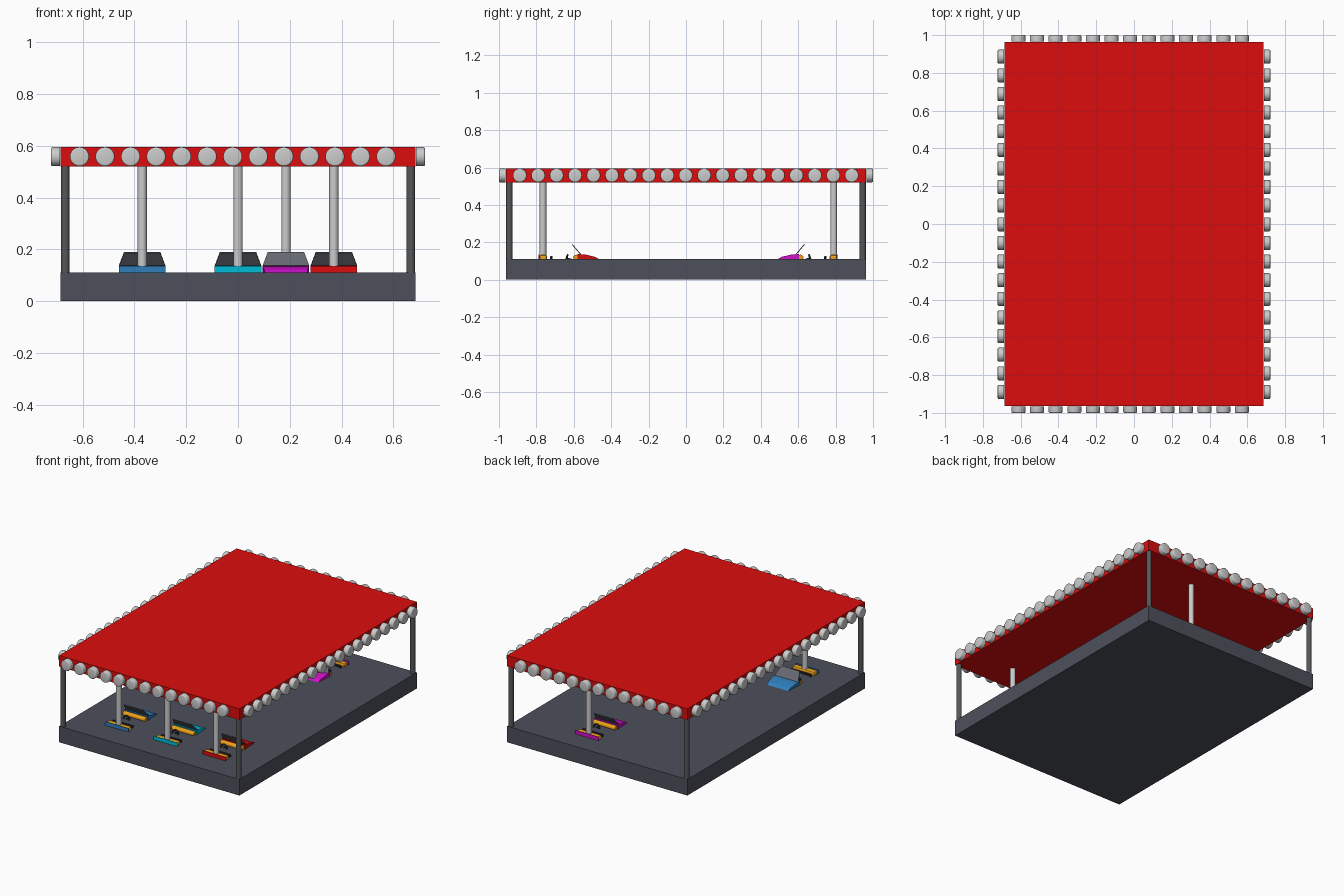
import bpy, bmesh
from math import pi, radians
from mathutils import Matrix, Vector

if "Cube" in bpy.data.objects:
    bpy.data.objects.remove(bpy.data.objects["Cube"])


def mat(name, rgb):
    m = bpy.data.materials.new(name)
    m.diffuse_color = (*rgb, 1)
    m.use_nodes = True
    m.node_tree.nodes["Principled BSDF"].inputs["Base Color"].default_value = m.diffuse_color
    return m


RED = mat("roof_red", (0.72, 0.004, 0.004))
SLATE = mat("slate", (0.075, 0.08, 0.105))
FLOOR = mat("floor_grey", (0.12, 0.12, 0.12))
STEEL = mat("dark_steel", (0.09, 0.095, 0.1))
BLACK = mat("black_trim", (0.03, 0.03, 0.035))
ORANGE = mat("upholstery_orange", (0.85, 0.36, 0.01))
GLASS = mat("windscreen_pane", (0.13, 0.14, 0.16))
ID = Matrix.Identity(4)


def finish(name, bm, mats=(), M=ID, smooth=False):
    bmesh.ops.recalc_face_normals(bm, faces=bm.faces)
    me = bpy.data.meshes.new(name)
    bm.to_mesh(me)
    bm.free()
    for m in mats:
        me.materials.append(m)
    ob = bpy.data.objects.new(name, me)
    bpy.context.collection.objects.link(ob)
    ob.matrix_world = M
    if smooth:
        bpy.ops.object.select_all(action='DESELECT')
        ob.select_set(True)
        bpy.context.view_layer.objects.active = ob
        bpy.ops.object.shade_smooth_by_angle(angle=radians(35))
    return ob


def box(name, lo, hi, m=(), M=ID, bevel=0):
    lo, hi = Vector(lo), Vector(hi)
    bm = bmesh.new()
    bmesh.ops.create_cube(bm, size=1, matrix=Matrix.Translation((lo + hi) / 2)
                          @ Matrix.Diagonal((*(hi - lo), 1)))
    if bevel:
        bmesh.ops.bevel(bm, geom=bm.edges[:], offset=bevel, segments=2,
                        affect='EDGES', profile=0.5)
    return finish(name, bm, m, M)


def rod(name, a, b, r, m=(), M=ID, sides=20, rim=0):
    a, b = Vector(a), Vector(b)
    rot = (b - a).to_track_quat('Z', 'Y').to_matrix().to_4x4()
    bm = bmesh.new()
    bmesh.ops.create_cone(bm, cap_ends=True, segments=sides, radius1=r, radius2=r,
                          depth=(b - a).length,
                          matrix=Matrix.Translation((a + b) / 2) @ rot)
    if rim:  # round the rim at end b
        ends = [e for e in bm.edges if all((v.co - b).length < r * 1.01 for v in e.verts)]
        bmesh.ops.bevel(bm, geom=ends, offset=rim, segments=3, affect='EDGES', profile=0.5)
    return finish(name, bm, m, M, True)


# base: raised rim around a sunken floor
RX, RY, W = 0.685, 0.963, 0.035
bm = bmesh.new()
bmesh.ops.create_grid(bm, x_segments=1, y_segments=1, size=1,
                      matrix=Matrix.Diagonal((RX, RY, 1, 1)))
bmesh.ops.inset_region(bm, faces=bm.faces[:], thickness=W)
inner = [f for f in bm.faces if all(len(e.link_faces) == 2 for e in f.edges)]
bmesh.ops.delete(bm, geom=inner, context='FACES')
ext = bmesh.ops.extrude_face_region(bm, geom=bm.faces[:])
bmesh.ops.translate(bm, vec=(0, 0, 0.11),
                    verts=[g for g in ext['geom'] if isinstance(g, bmesh.types.BMVert)])
bm.faces.ensure_lookup_table()
finish("base_rim", bm, [SLATE])
box("arena_floor", (-RX + W, -RY + W, 0.008), (RX - W, RY - W, 0.02), [FLOOR])

# roof and corner posts
box("roof", (-RX, -RY, 0.52), (RX, RY, 0.596), [RED])
for sx in (-1, 1):
    for sy in (-1, 1):
        x, y = sx * (RX - 0.018), sy * (RY - 0.018)
        rod("corner_post", (x, y, 0.105), (x, y, 0.525), 0.017, [STEEL])

# round lamps along all four roof edges
STEP, LZ, LR = 0.0986, 0.558, 0.037
for s in (-1, 1):
    for i in range(13):
        x = -0.612 + i * STEP
        rod("end_lamp", (x, s * (RY + 0.003), LZ), (x, s * 1.0, LZ), LR, sides=24, rim=0.006)
    for i in range(19):
        y = -0.889 + i * STEP
        rod("side_lamp", (s * (RX + 0.003), y, LZ), (s * 0.722, y, LZ), LR, sides=24, rim=0.006)


# bumper car: mast at local origin, nose towards +y
def car(x, y, turn, rgb):
    M = Matrix.Translation((x, y, 0)) @ Matrix.Rotation(turn, 4, 'Z')
    paint = mat("car_paint", rgb)
    box("bumper", (-0.092, -0.019, 0.02), (0.092, 0.345, 0.056), (), M, 0.008)
    box("rear_plate", (-0.09, -0.023, 0.045), (0.09, -0.019, 0.136), [paint], M)
    rod("mast", (0, 0, 0.056), (0, 0, 0.525), 0.018, (), M)

    # hood: side profile extruded across, narrowing to the nose
    prof = [(0.185, 0.056), (0.34, 0.056), (0.338, 0.072), (0.32, 0.098),
            (0.28, 0.122), (0.23, 0.134), (0.185, 0.138)]
    bm = bmesh.new()
    rows = [[bm.verts.new((s * (0.09 - max(0, py - 0.23) * 0.12), py, pz))
             for py, pz in prof] for s in (-1, 1)]
    bm.faces.new(rows[0])
    bm.faces.new(rows[1])
    n = len(prof)
    for i in range(n):
        j = (i + 1) % n
        bm.faces.new((rows[0][i], rows[0][j], rows[1][j], rows[1][i]))
    finish("hood", bm, [paint], M)

    # raked windscreen: coloured frame with a pane
    bm = bmesh.new()
    f = bm.faces.new([bm.verts.new(c) for c in ((-0.09, 0.2, 0.134), (0.09, 0.2, 0.134),
                                                (0.07, 0.155, 0.187), (-0.07, 0.155, 0.187))])
    bmesh.ops.inset_region(bm, faces=[f], thickness=0.014)
    f.material_index = 1
    ob = finish("windscreen", bm, [paint, GLASS], M)
    sol = ob.modifiers.new("thickness", 'SOLIDIFY')
    sol.thickness = 0.005

    # cockpit
    for s in (-1, 1):
        a, b = sorted((s * 0.066, s * 0.088))
        box("side_panel", (a, -0.015, 0.056), (b, 0.19, 0.1), [ORANGE], M, 0.006)
    box("seat", (-0.066, 0.0, 0.056), (0.066, 0.085, 0.085), [ORANGE], M, 0.008)
    box("seat_back", (-0.085, -0.018, 0.056), (0.085, 0.022, 0.134), [ORANGE], M, 0.012)
    rod("seat_roll", (-0.066, 0.085, 0.078), (0.066, 0.085, 0.078), 0.014, [ORANGE], M, 16)
    rod("dash_roll", (-0.085, 0.178, 0.118), (0.085, 0.178, 0.118), 0.016, [ORANGE], M, 16)
    rod("steering_column", (-0.03, 0.175, 0.1), (-0.03, 0.125, 0.115), 0.005, [BLACK], M, 10)
    bpy.ops.mesh.primitive_torus_add(major_radius=0.022, minor_radius=0.005,
                                     major_segments=20, minor_segments=8)
    wheel = bpy.context.object
    wheel.name = "steering_wheel"
    wheel.data.materials.append(BLACK)
    wheel.matrix_world = (M @ Matrix.Translation((-0.03, 0.125, 0.112))
                          @ Matrix.Rotation(radians(70), 4, 'X'))
    bpy.ops.object.shade_smooth_by_angle()
    # lap bar
    rod("lap_bar", (-0.075, 0.045, 0.121), (0.075, 0.045, 0.121), 0.007, [BLACK], M, 10)
    for s in (-1, 1):
        rod("lap_bar_arm", (s * 0.073, 0.045, 0.095), (s * 0.073, 0.045, 0.122),
            0.006, [BLACK], M, 10)


car(-0.37, -0.765, 0, (0.03, 0.21, 0.5))
car(0.0, -0.765, 0, (0.0, 0.5, 0.68))
car(0.37, -0.765, 0, (0.72, 0.004, 0.004))
car(0.185, 0.79, pi, (0.65, 0.005, 0.62))
